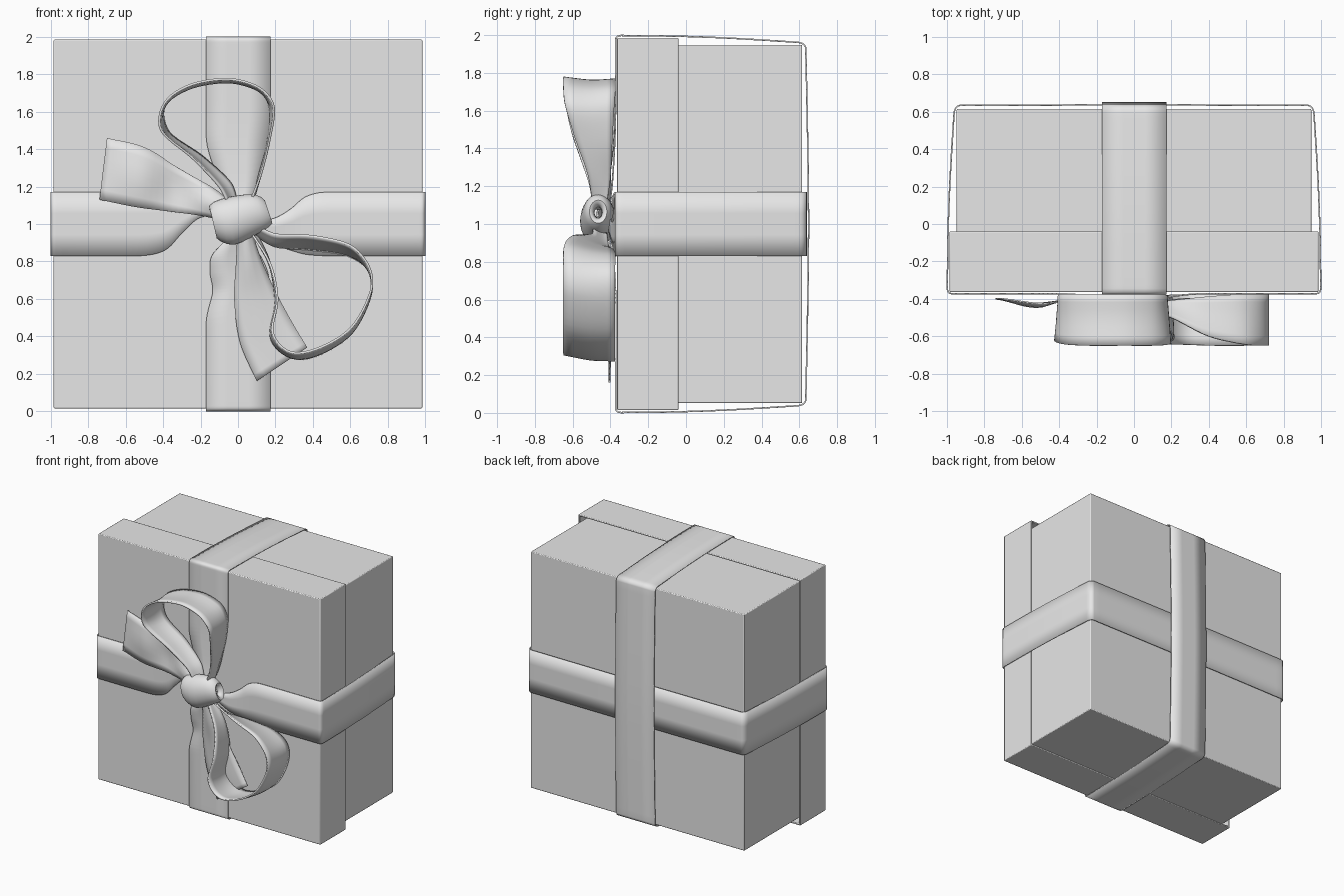
import bpy, bmesh, math
from mathutils import Vector

cube = bpy.data.objects.get("Cube")
if cube:
    bpy.data.objects.remove(cube, do_unlink=True)

# Single plain material
grey = bpy.data.materials.new("light_grey")
grey.use_nodes = True
COLOUR = (0.8, 0.8, 0.8, 1)
grey.diffuse_color = COLOUR
grey.node_tree.nodes["Principled BSDF"].inputs["Base Color"].default_value = COLOUR


def add_object(name, bm):
    mesh = bpy.data.meshes.new(name)
    bm.to_mesh(mesh)
    bm.free()
    mesh.materials.append(grey)
    obj = bpy.data.objects.new(name, mesh)
    bpy.context.collection.objects.link(obj)
    return obj


def smooth(obj, degrees):
    bpy.ops.object.select_all(action='DESELECT')
    obj.select_set(True)
    bpy.context.view_layer.objects.active = obj
    bpy.ops.object.shade_smooth_by_angle(angle=math.radians(degrees))


def spline(points, steps, closed=False):
    """Smooth curve through the points, without overshoot at uneven spacing."""
    pts = [Vector(p) for p in points]
    n = len(pts)

    def tangent(i):
        if not closed and i in (0, n - 1):
            return (pts[1] - pts[0]) if i == 0 else (pts[-1] - pts[-2])
        before, after = pts[i] - pts[i - 1], pts[(i + 1) % n] - pts[i]
        return (before + after).normalized() * min(before.length, after.length)

    out = []
    for i in range(n if closed else n - 1):
        j = (i + 1) % n
        a, b, ta, tb = pts[i], pts[j], tangent(i), tangent(j)
        for s in range(steps):
            t = s / steps
            h = t * t * (3 - 2 * t)
            out.append(a.lerp(b, h) + ta * (t * (1 - t) ** 2) - tb * (t * t * (1 - t)))
    return out if closed else out + [pts[-1]]


def ribbon(name, rows, closed=False, steps=6, across=3, thickness=0.008):
    """Cloth strip: each row holds the points across the strip."""
    rails = [spline(rail, steps, closed) for rail in zip(*rows)]
    bm = bmesh.new()
    grid = [[bm.verts.new(p) for p in spline(row, across)] for row in zip(*rails)]
    following = grid[1:] + (grid[:1] if closed else [])
    for r, s in zip(grid, following):
        for k in range(len(r) - 1):
            bm.faces.new((r[k], r[k + 1], s[k + 1], s[k]))
    obj = add_object(name, bm)
    solid = obj.modifiers.new("thickness", 'SOLIDIFY')
    solid.thickness, solid.offset = thickness, 0
    smooth(obj, 60)
    return obj


def box(name, half, y0, y1, wall=0, depth=0):
    """Square box standing on its side; a wall makes it hollow from the back."""
    bm = bmesh.new()
    bmesh.ops.create_cube(bm, size=1)
    for v in bm.verts:
        v.co = (v.co.x * 2 * half, y1 if v.co.y > 0 else y0, 1 + v.co.z * 2 * half)
    if wall:
        bm.normal_update()
        back = [f for f in bm.faces if f.normal.y > 0.9]
        bmesh.ops.inset_region(bm, faces=back, thickness=wall)
        hole = bmesh.ops.extrude_face_region(bm, geom=back)
        bmesh.ops.delete(bm, geom=back, context='FACES_ONLY')
        moved = [g for g in hole["geom"] if isinstance(g, bmesh.types.BMVert)]
        bmesh.ops.translate(bm, verts=moved, vec=(0, -depth, 0))
    bmesh.ops.recalc_face_normals(bm, faces=bm.faces)
    obj = add_object(name, bm)
    bevel = obj.modifiers.new("soft_edges", 'BEVEL')
    bevel.width, bevel.segments = 0.006, 2
    smooth(obj, 50)


# Box body and hollow lid
box("box_body", 0.948, -0.33, 0.615)
box("box_lid", 0.986, -0.364, -0.04, wall=0.018, depth=0.3)

# Bands wrapped round the box: (reach from the middle, depth)
WRAP = [(0.97, -0.372), (0.99, -0.367), (0.998, -0.345), (0.994, -0.04), (0.983, 0.25),
        (0.962, 0.59), (0.953, 0.62), (0.93, 0.634)]
LIFT = (0.035, 0.018, 0.006, 0.001, 0)


def band(name, place, low, high, pinch_a, pinch_b, bulge):
    """Strip gathered at the knot (position, low edge, high edge), then wrapped."""
    def half(side, pinch):
        rows = [(place(t, -0.372 - up, lo), place(t, -0.372 - up, hi))
                for (t, lo, hi), up in zip(pinch, LIFT)]
        return rows + [(place(side * r, y, low), place(side * r, y, high)) for r, y in WRAP]
    middle = [(place(0, bulge, low), place(0, bulge, high))]
    ribbon(name, half(1, pinch_a) + middle + half(-1, pinch_b)[::-1])


band("vertical_band", lambda t, y, w: (w, y, 1 + t), -0.17, 0.173,
     [(0.08, -0.05, 0.06), (0.22, -0.1, 0.11), (0.42, -0.165, 0.15), (0.6, -0.17, 0.173)],
     [(-0.08, -0.06, 0.06), (-0.17, -0.14, 0.12), (-0.26, -0.15, 0.16),
      (-0.36, -0.135, 0.17), (-0.52, -0.17, 0.173)], 0.649)
band("horizontal_band", lambda t, y, w: (t, y, w), 0.83, 1.17,
     [(0.08, 0.96, 1.02), (0.19, 0.89, 1.03), (0.28, 0.86, 1.08),
      (0.36, 0.838, 1.145), (0.46, 0.83, 1.17)],
     [(-0.08, 1.03, 1.08), (-0.2, 1.035, 1.14), (-0.3, 0.95, 1.165),
      (-0.39, 0.86, 1.17), (-0.52, 0.83, 1.17)], 0.637)


# Bow loops: front edge x, z, y then back edge x, z, y
def loop(name, rows):
    ribbon(name, [((a, c, b), ((a + d) / 2, (c + f) / 2 + 0.01, (b + e) / 2 - 0.012), (d, f, e))
                  for a, b, c, d, e, f in rows], thickness=0.012)


loop("upper_bow_loop", [
    (-0.04, 1.08, -0.49, 0.0, 1.1, -0.42),
    (-0.1, 1.2, -0.51, -0.04, 1.22, -0.41),
    (-0.24, 1.35, -0.56, -0.19, 1.36, -0.39),
    (-0.41, 1.5, -0.61, -0.37, 1.49, -0.38),
    (-0.39, 1.65, -0.64, -0.39, 1.64, -0.375),
    (-0.25, 1.745, -0.65, -0.25, 1.735, -0.375),
    (-0.05, 1.775, -0.65, -0.05, 1.765, -0.375),
    (0.11, 1.73, -0.65, 0.11, 1.72, -0.375),
    (0.19, 1.63, -0.64, 0.17, 1.62, -0.38),
    (0.17, 1.46, -0.59, 0.16, 1.44, -0.39),
    (0.12, 1.26, -0.52, 0.11, 1.25, -0.4),
    (0.05, 1.08, -0.49, 0.08, 1.1, -0.42)])
loop("lower_bow_loop", [
    (0.08, 1.0, -0.49, 0.08, 0.95, -0.42),
    (0.2, 0.945, -0.5, 0.2, 0.88, -0.41),
    (0.4, 0.935, -0.6, 0.38, 0.865, -0.39),
    (0.6, 0.885, -0.645, 0.58, 0.835, -0.375),
    (0.7, 0.77, -0.65, 0.7, 0.75, -0.375),
    (0.71, 0.64, -0.65, 0.705, 0.61, -0.375),
    (0.61, 0.45, -0.65, 0.61, 0.42, -0.375),
    (0.44, 0.34, -0.65, 0.44, 0.305, -0.375),
    (0.28, 0.315, -0.645, 0.29, 0.285, -0.375),
    (0.185, 0.42, -0.64, 0.175, 0.39, -0.38),
    (0.21, 0.6, -0.61, 0.2, 0.58, -0.39),
    (0.17, 0.79, -0.54, 0.17, 0.79, -0.4),
    (0.06, 0.97, -0.48, 0.1, 0.95, -0.42)])


# Loose tails: both edges x, z, the depth, and how far the middle swells
def tail(name, rows):
    ribbon(name, [((a, y, b), ((a + c) / 2, y - swell, (b + d) / 2), (c, y, d))
                  for a, b, c, d, y, swell in rows])


tail("upper_tail", [
    (-0.02, 1.0, -0.02, 1.1, -0.45, 0.02), (-0.17, 1.04, -0.13, 1.19, -0.43, 0.03),
    (-0.35, 1.065, -0.32, 1.3, -0.41, -0.012), (-0.54, 1.09, -0.5, 1.41, -0.425, 0.02),
    (-0.74, 1.13, -0.7, 1.46, -0.4, 0)])
tail("lower_tail", [
    (0.0, 0.97, 0.07, 0.97, -0.45, 0.03), (-0.01, 0.78, 0.12, 0.82, -0.43, 0.03),
    (-0.02, 0.6, 0.19, 0.66, -0.41, 0.02), (0.01, 0.37, 0.28, 0.49, -0.4, 0.015),
    (0.1, 0.16, 0.37, 0.34, -0.405, 0)])

# Knot: tilted gathered band, tucked in at both ends (x, height, radius)
RINGS = [(-0.09, 1.0, 0.04), (-0.13, 1.01, 0.085), (-0.04, 1.015, 0.122),
         (0.09, 1.055, 0.1), (0.16, 1.065, 0.06), (0.12, 1.06, 0.03)]
knot = []
for i in range(12):
    a = math.tau * i / 12
    knot.append([(x - 0.02 * math.sin(a), -0.465 - 0.75 * r * math.cos(a), z + r * math.sin(a))
                 for x, z, r in RINGS])
ribbon("bow_knot", knot, closed=True, steps=3)
